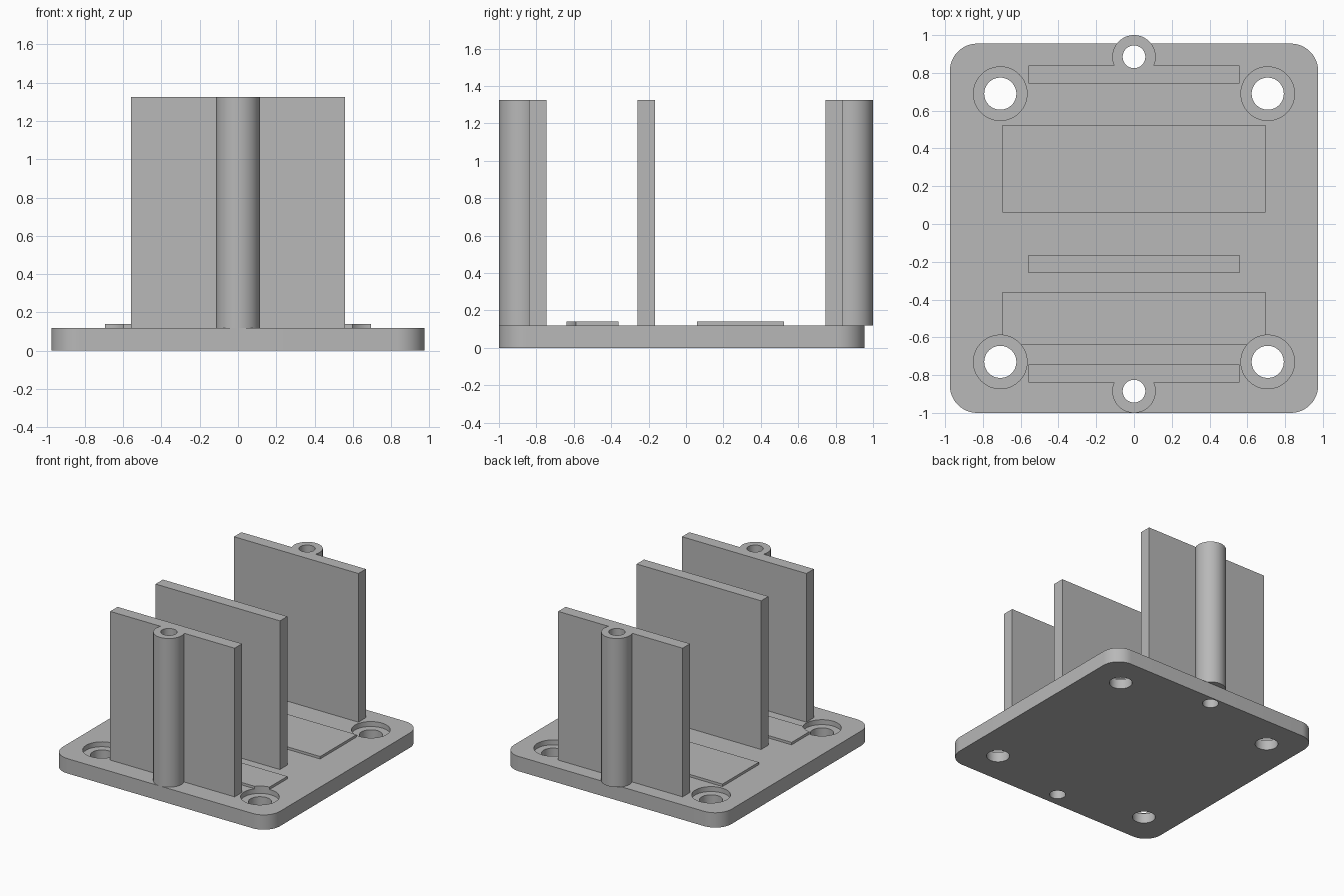
import bpy, bmesh, math

cube = bpy.data.objects.get("Cube")
if cube:
    bpy.data.objects.remove(cube, do_unlink=True)

BASE_TOP, WALL_TOP = 0.12, 1.325
BOSS_Y, BOSS_R, SCREW_R = 0.885, 0.115, 0.06
CORNERS = [(x, y) for x in (-0.708, 0.708) for y in (-0.73, 0.69)]

grey = bpy.data.materials.new("plain_grey")
grey.use_nodes = True
colour = (0.48, 0.48, 0.48, 1)
grey.diffuse_color = colour
grey.node_tree.nodes["Principled BSDF"].inputs["Base Color"].default_value = colour


def finish(name, bm):
    mesh = bpy.data.meshes.new(name)
    bm.to_mesh(mesh)
    bm.free()
    mesh.materials.append(grey)
    obj = bpy.data.objects.new(name, mesh)
    bpy.context.collection.objects.link(obj)
    return obj


def box(name, x, y0, y1, z0, z1, radius=0):
    """Box spanning -x..x, with optional rounded vertical corners."""
    bm = bmesh.new()
    bmesh.ops.create_cube(bm, size=1)
    for v in bm.verts:
        v.co = (v.co.x * 2 * x, (y0 + y1) / 2 + v.co.y * (y1 - y0),
                (z0 + z1) / 2 + v.co.z * (z1 - z0))
    if radius:
        upright = [e for e in bm.edges
                   if abs(e.verts[0].co.z - e.verts[1].co.z) > (z1 - z0) / 2]
        bmesh.ops.bevel(bm, geom=upright, offset=radius, segments=12,
                        profile=0.5, affect='EDGES')
    return finish(name, bm)


def cylinder(name, x, y, r, z0, z1):
    bm = bmesh.new()
    bmesh.ops.create_cone(bm, cap_ends=True, segments=64, radius1=r,
                          radius2=r, depth=z1 - z0)
    bmesh.ops.translate(bm, verts=bm.verts, vec=(x, y, (z0 + z1) / 2))
    return finish(name, bm)


def activate(obj):
    bpy.ops.object.select_all(action='DESELECT')
    obj.select_set(True)
    bpy.context.view_layer.objects.active = obj


def combine(obj, tool, operation='DIFFERENCE'):
    """Apply a boolean and discard the tool."""
    tool.hide_render = True
    activate(obj)
    mod = obj.modifiers.new("boolean", 'BOOLEAN')
    mod.operation, mod.solver, mod.object = operation, 'EXACT', tool
    bpy.ops.object.modifier_apply(modifier=mod.name)
    bpy.data.objects.remove(tool, do_unlink=True)


def smooth(obj):
    activate(obj)
    bpy.ops.object.shade_smooth_by_angle(angle=math.radians(30))


# Base plate with counterbored corner holes and two screw holes
base = box("base_plate", 0.975, -1, 0.955, 0, BASE_TOP, 0.145)
for x, y in CORNERS:
    combine(base, cylinder("bore", x, y, 0.142, 0.08, 0.3))
    combine(base, cylinder("hole", x, y, 0.085, -0.1, 0.3))
for side in (-1, 1):
    combine(base, cylinder("hole", 0, side * BOSS_Y, SCREW_R, -0.1, 0.3))
smooth(base)

# End walls, each with a hollow screw post
for name, side in (("front_wall", -1), ("back_wall", 1)):
    y0, y1 = sorted((side * 0.745, side * 0.84))
    wall = box(name, 0.558, y0, y1, BASE_TOP, WALL_TOP)
    post = cylinder("post", 0, side * BOSS_Y, BOSS_R, BASE_TOP, WALL_TOP)
    combine(wall, post, 'UNION')
    combine(wall, cylinder("hole", 0, side * BOSS_Y, SCREW_R, 0, 1.5))
    smooth(wall)

# Plain divider wall
box("middle_wall", 0.558, -0.26, -0.165, BASE_TOP, WALL_TOP)

# Raised pads; the front one is trimmed around the counterbores
box("back_pad", 0.695, 0.06, 0.525, BASE_TOP, 0.14)
front_pad = box("front_pad", 0.695, -0.64, -0.36, BASE_TOP, 0.14)
for x, y in CORNERS:
    if y < 0:
        combine(front_pad, cylinder("trim", x, y, 0.142, 0, 0.3))
smooth(front_pad)
